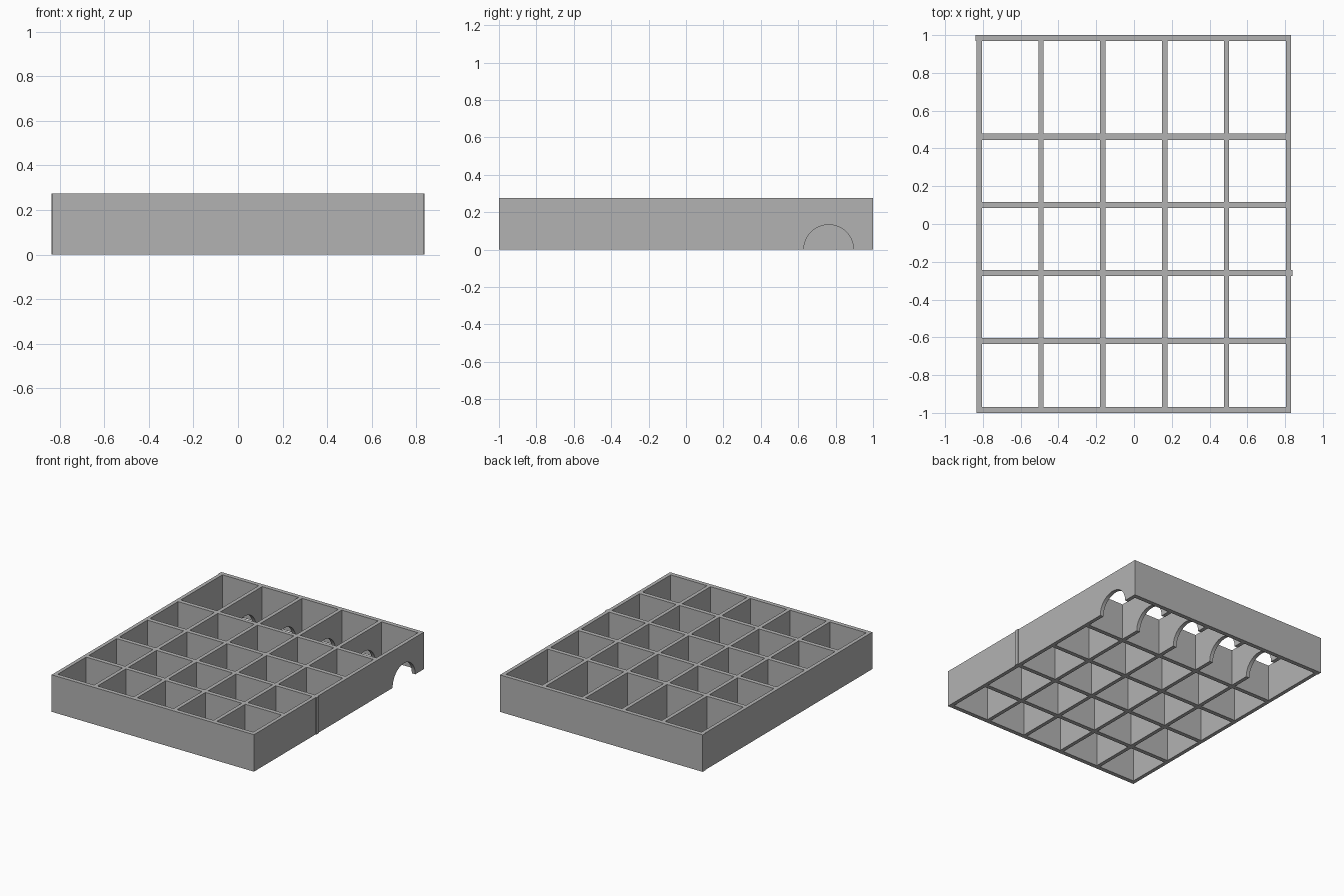
import bpy
import bmesh
import math

cube = bpy.data.objects.get("Cube")
if cube:
    bpy.data.objects.remove(cube, do_unlink=True)

HEIGHT = 0.275
LONG_T, CROSS_T = 0.028, 0.032       # wall thicknesses
LEFT, PITCH, COLUMNS = -0.834, 0.3275, 5
RIGHT = LEFT + PITCH * COLUMNS + LONG_T
FRONT, BACK = -1 + CROSS_T, 1 - CROSS_T
ARCH_Y, ARCH_R, ARCH_STEPS = 0.763, 0.133, 40

grey = bpy.data.materials.new("plain grey")
grey.use_nodes = True
colour = (0.45, 0.45, 0.45, 1)
grey.diffuse_color = colour
grey.node_tree.nodes["Principled BSDF"].inputs["Base Color"].default_value = colour


def extrude_profile(bm, profile, x0, x1):
    """Extrude a closed (y, z) outline from x0 to x1."""
    face = bm.faces.new([bm.verts.new((x0, y, z)) for y, z in profile])
    moved = bmesh.ops.extrude_face_region(bm, geom=[face])
    verts = [v for v in moved["geom"] if isinstance(v, bmesh.types.BMVert)]
    bmesh.ops.translate(bm, vec=(x1 - x0, 0, 0), verts=verts)


def rectangle(y0, y1):
    return [(y0, 0), (y1, 0), (y1, HEIGHT), (y0, HEIGHT)]


def arched(y0, y1):
    """Wall outline with a half-round notch in its lower edge."""
    arch = [(ARCH_Y - ARCH_R * math.cos(math.pi * i / ARCH_STEPS),
             ARCH_R * math.sin(math.pi * i / ARCH_STEPS))
            for i in range(ARCH_STEPS + 1)]
    return [(y0, 0)] + arch + [(y1, 0), (y1, HEIGHT), (y0, HEIGHT)]


def make_part(name, pieces):
    bm = bmesh.new()
    for profile, x0, x1 in pieces:
        extrude_profile(bm, profile, x0, x1)
    bmesh.ops.recalc_face_normals(bm, faces=bm.faces[:])
    mesh = bpy.data.meshes.new(name)
    bm.to_mesh(mesh)
    bm.free()
    mesh.materials.append(grey)
    obj = bpy.data.objects.new(name, mesh)
    bpy.context.collection.objects.link(obj)


# Lengthwise walls: one solid side, the rest with a cable arch
starts = [LEFT + PITCH * i for i in range(COLUMNS + 1)]
for i, x in enumerate(starts):
    outline = arched(FRONT, BACK) if i else rectangle(FRONT, BACK)
    name = "solid_side_wall" if i == 0 else f"arched_wall_{i}"
    make_part(name, [(outline, x, x + LONG_T)])

# Front and back walls
make_part("front_wall", [(rectangle(-1, FRONT), LEFT, RIGHT)])
make_part("back_wall", [(rectangle(BACK, 1), -0.838, RIGHT)])

# Cross dividers, fitted between the lengthwise walls
for row, y in enumerate((-0.619, -0.259, 0.101, 0.462)):
    outline = rectangle(y - CROSS_T / 2, y + CROSS_T / 2)
    bays = [(outline, a + LONG_T, b) for a, b in zip(starts, starts[1:])]
    make_part(f"cross_divider_{row + 1}", bays)

# Slim rib where one divider pokes through the side wall
make_part("side_rib", [(rectangle(-0.275, -0.243), RIGHT, 0.838)])
